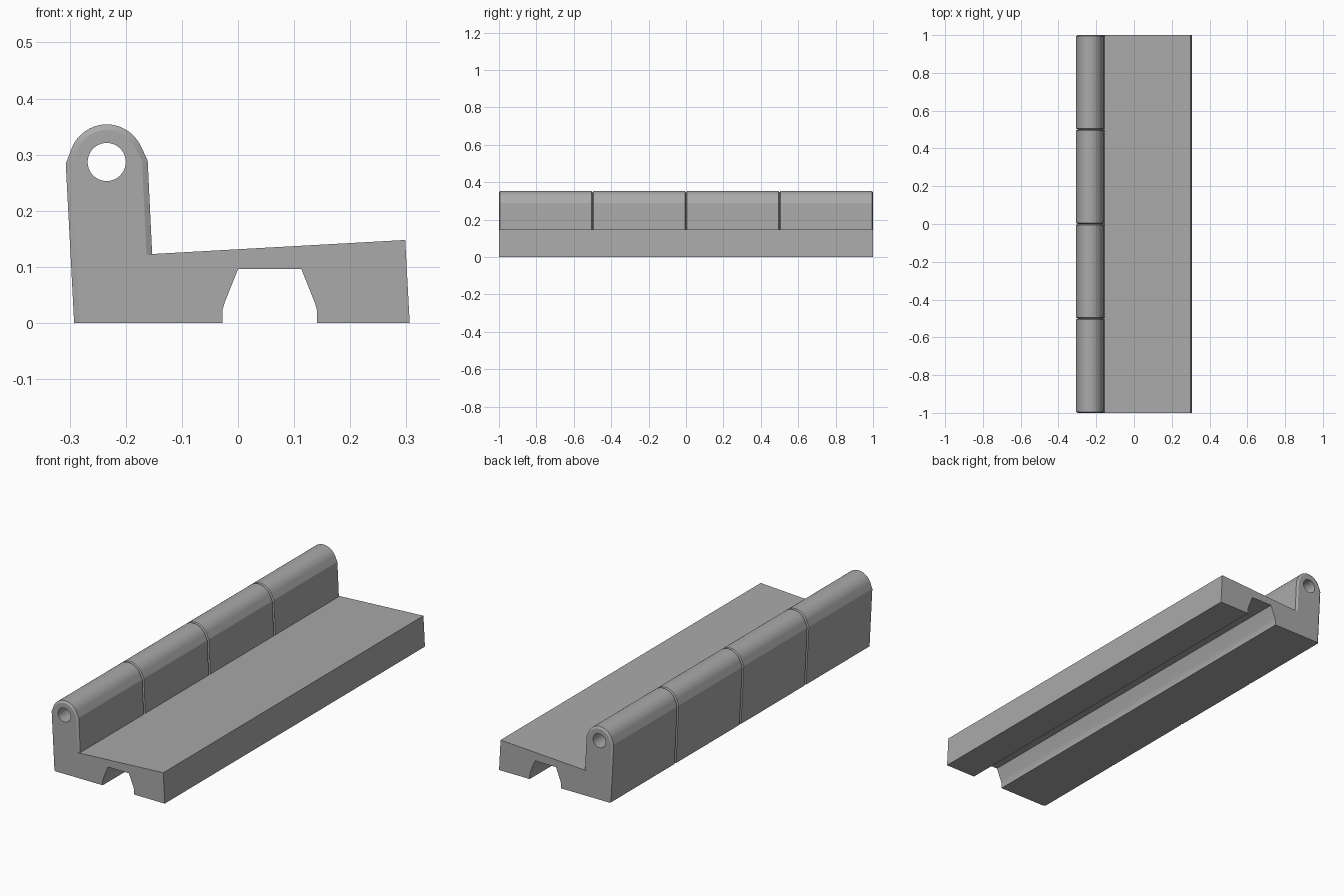
import bpy, bmesh
from math import radians, sin, cos

if "Cube" in bpy.data.objects:
    bpy.data.objects.remove(bpy.data.objects["Cube"], do_unlink=True)

grey = bpy.data.materials.new("plain grey")
grey.use_nodes = True
grey.diffuse_color = (0.4, 0.4, 0.4, 1)
grey.node_tree.nodes["Principled BSDF"].inputs["Base Color"].default_value = (0.4, 0.4, 0.4, 1)

HX, HZ, HEAD, BORE = -0.234, 0.287, 0.067, 0.034
SEGMENTS, GROOVE, DEPTH = 4, 0.006, 0.01


def arc(radius, start, end, count):
    return [(HX + radius * cos(radians(start + (end - start) * i / count)),
             HZ + radius * sin(radians(start + (end - start) * i / count)))
            for i in range(count + 1)]


def profile(d):
    """Cross-section; d pulls in the upright only, leaving the plate alone."""
    channel = [(-0.028, 0), (-0.028, 0.022), (-0.024, 0.036), (0, 0.096)]
    mirrored = [(0.113 - x, z) for x, z in reversed(channel)]
    plate = channel + mirrored + [(0.306, 0), (0.298, 0.148)]
    upright = [(-0.153 - d, 0.123 - 0.055 * d), (-0.161 - d, 0.29)]
    head = arc(HEAD - d, 25, 159, 28)
    return plate + upright + head + [(-0.307 + d, 0.284), (-0.292 + d, 0)]


def ring(bm, points, y):
    return [bm.verts.new((x, y, z)) for x, z in points]


def loft(bm, rings):
    for a, b in zip(rings, rings[1:]):
        for i in range(len(a)):
            j = (i + 1) % len(a)
            bm.faces.new((a[i], a[j], b[j], b[i]))


# Body with grooved upright, as rings along its length
bm = bmesh.new()
step = 2 / SEGMENTS
stations = [(-1, DEPTH)]
for i in range(SEGMENTS):
    y = -1 + i * step
    stations += [(y + GROOVE, 0), (y + step - GROOVE, 0), (y + step, DEPTH)]
outer = [ring(bm, profile(d), y) for y, d in stations]
loft(bm, outer)

# Pin bore running right through
circle = arc(BORE, 0, 360, 40)[:-1]
bore = [ring(bm, circle, y) for y in (-1, 1)]
loft(bm, bore)

# End caps around the bore
for k in (0, -1):
    edges = [bm.edges.get((loop[i - 1], loop[i]))
             for loop in (outer[k], bore[k]) for i in range(len(loop))]
    bmesh.ops.triangle_fill(bm, edges=edges, use_beauty=True)
bmesh.ops.dissolve_limit(bm, angle_limit=radians(0.5), verts=bm.verts, edges=bm.edges)
bmesh.ops.recalc_face_normals(bm, faces=bm.faces)

mesh = bpy.data.meshes.new("hinge_plate")
bm.to_mesh(mesh)
bm.free()
mesh.materials.append(grey)
body = bpy.data.objects.new("hinge_plate", mesh)
bpy.context.collection.objects.link(body)
bpy.context.view_layer.objects.active = body
body.select_set(True)
bpy.ops.object.shade_smooth_by_angle(angle=radians(20))
